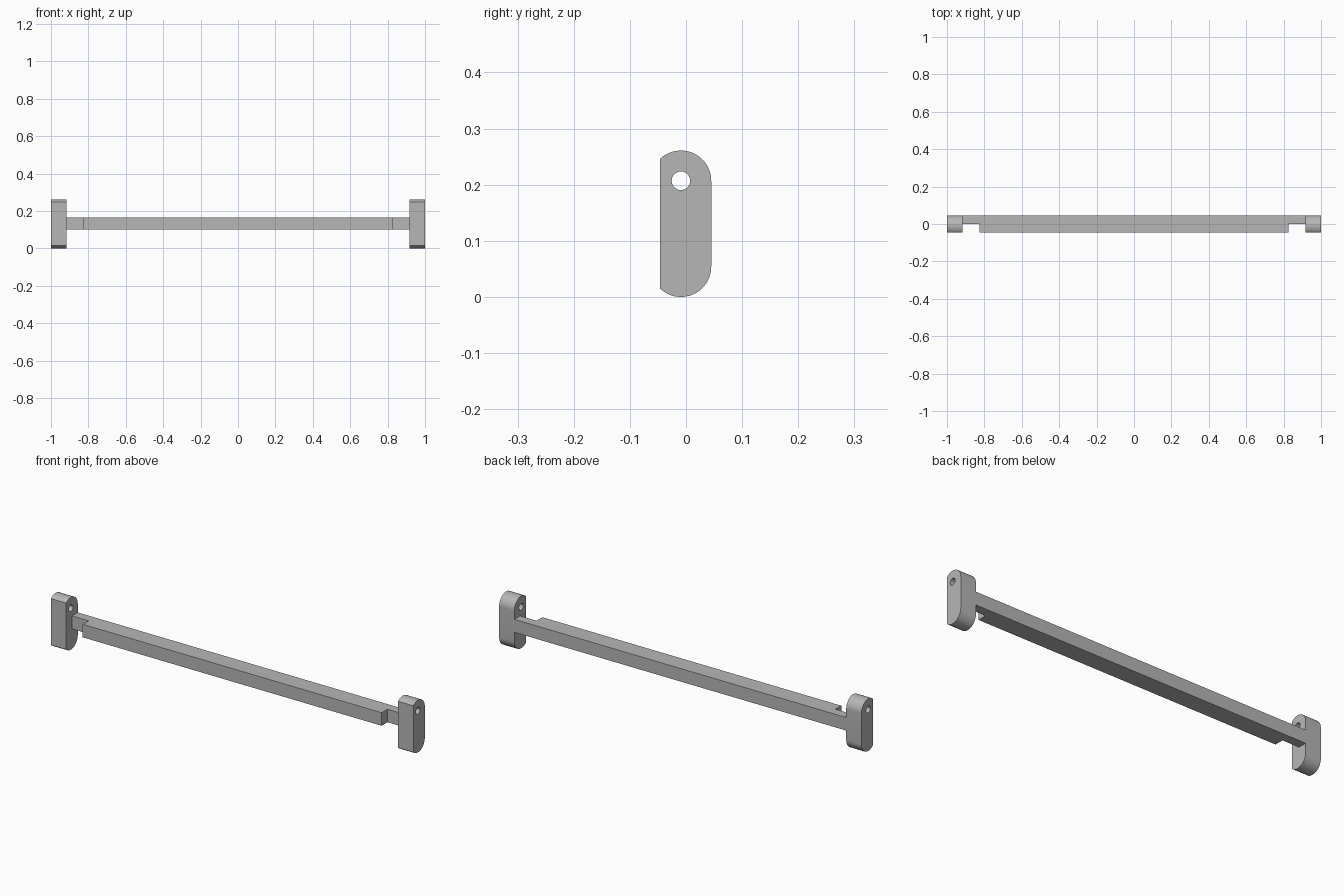
import bpy, bmesh, math
from mathutils import Vector

if "Cube" in bpy.data.objects:
    bpy.data.objects.remove(bpy.data.objects["Cube"], do_unlink=True)

grey = bpy.data.materials.new("plain grey")
grey.use_nodes = True
grey.diffuse_color = (0.47, 0.47, 0.47, 1)
grey.node_tree.nodes["Principled BSDF"].inputs["Base Color"].default_value = grey.diffuse_color

FRONT, BACK = -0.046, 0.045
AXIS, RADIUS = -0.009, 0.054      # rounded ends of the brackets
LOW, HIGH = 0.054, 0.207          # heights of the two arc centres
HOLE = 0.0165
INNER = 0.916                     # inner face of the brackets


def prism(name, loops, direction):
    """Fill closed loops (outline plus holes) and extrude them."""
    bm = bmesh.new()
    edges = []
    for loop in loops:
        verts = [bm.verts.new(p) for p in loop]
        edges += [bm.edges.new((v, verts[i - 1])) for i, v in enumerate(verts)]
    bmesh.ops.triangle_fill(bm, use_beauty=True, edges=edges)
    out = bmesh.ops.extrude_face_region(bm, geom=bm.faces[:], use_keep_orig=True)
    moved = [g for g in out["geom"] if isinstance(g, bmesh.types.BMVert)]
    bmesh.ops.translate(bm, vec=direction, verts=moved)
    bmesh.ops.recalc_face_normals(bm, faces=bm.faces)
    bmesh.ops.dissolve_limit(bm, angle_limit=0.01, verts=bm.verts, edges=bm.edges)
    mesh = bpy.data.meshes.new(name)
    bm.to_mesh(mesh)
    bm.free()
    mesh.materials.append(grey)
    obj = bpy.data.objects.new(name, mesh)
    bpy.context.collection.objects.link(obj)
    bpy.ops.object.select_all(action="DESELECT")
    obj.select_set(True)
    bpy.context.view_layer.objects.active = obj
    bpy.ops.object.shade_smooth_by_angle(angle=math.radians(30))
    return obj


def arc(x, z, radius, start, end, count):
    angles = [start + (end - start) * i / count for i in range(count + 1)]
    return [Vector((x, AXIS + radius * math.cos(a), z + radius * math.sin(a))) for a in angles]


# End brackets: rounded slab with a flat front and a pin hole
cut = math.acos((FRONT - AXIS) / RADIUS)
for name, x in (("left_bracket", INNER), ("right_bracket", -1)):
    outline = arc(x, LOW, RADIUS, -cut, 0, 20) + arc(x, HIGH, RADIUS, 0, cut, 20)
    hole = arc(x, HIGH, HOLE, 0, math.tau, 32)[:-1]
    prism(name, [outline, hole], Vector((1 - INNER, 0, 0)))

# Crossbar: full-length back half, shorter front half
half = [(INNER, BACK), (INNER, 0), (0.825, 0), (0.825, FRONT)]
plan = half + [(-x, y) for x, y in reversed(half)]
prism("crossbar", [[Vector((x, y, 0.1)) for x, y in plan]], Vector((0, 0, 0.065)))
